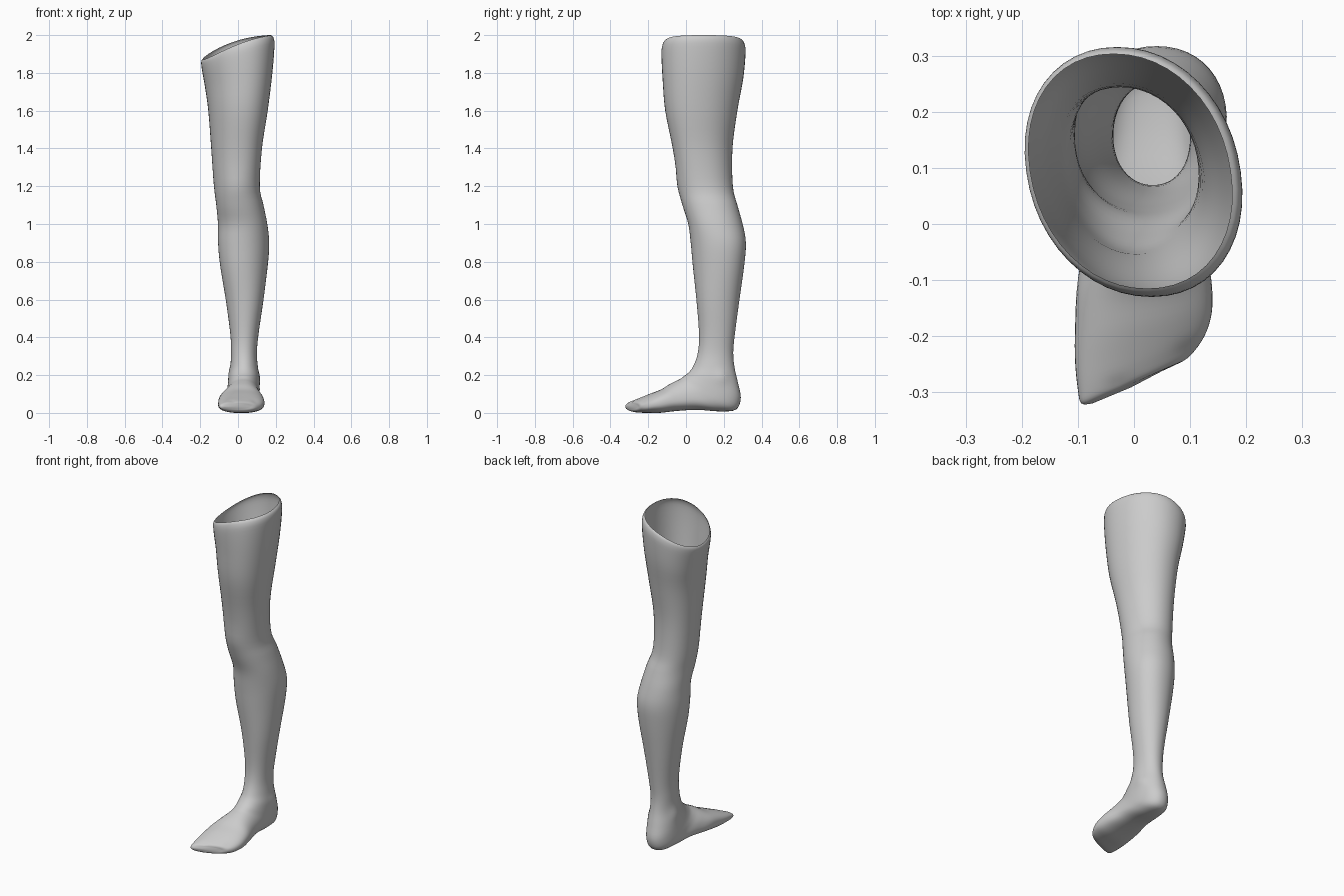
import bpy
import bmesh
import math
from mathutils import Vector

default = bpy.data.objects.get("Cube")
if default:
    bpy.data.objects.remove(default, do_unlink=True)

SEGMENTS = 48
STEPS = 4

# Leg sections: height, x min, x max, y front, y back, rim tilt, twist
LEG = [
    (1.96, -.185, .172, -.115, .303, 1, .03),
    (1.945, -.192, .186, -.125, .312, 1, .03),
    (1.9, -.188, .19, -.13, .315, .95, .03),
    (1.77, -.172, .178, -.124, .303, .5, .03),
    (1.6, -.155, .155, -.11, .272, 0, .025),
    (1.4, -.14, .125, -.07, .246, 0, .02),
    (1.2, -.127, .115, -.038, .248, 0, .01),
    (1.1, -.115, .135, -.018, .272, 0, 0),
    (1, -.106, .155, .012, .3, 0, 0),
    (.9, -.105, .165, .025, .317, 0, -.01),
    (.78, -.094, .157, .036, .308, 0, -.01),
    (.6, -.065, .135, .055, .283, 0, 0),
    (.42, -.041, .109, .069, .259, 0, 0),
    (.32, -.037, .1, .063, .25, 0, 0),
]

# Foot sections: upper point (y, z), lower point (y, z), x min, x max,
# toe slant, roundness exponent
FOOT = [
    (.04, .25, .257, .24, -.04, .105, 0, 2),
    (.015, .215, .275, .16, -.05, .113, 0, 2.1),
    (-.01, .195, .29, .08, -.055, .115, 0, 2.2),
    (-.03, .18, .265, .018, -.06, .115, 0, 2.3),
    (-.055, .168, .18, .008, -.065, .115, 0, 2.4),
    (-.09, .15, .06, .016, -.08, .12, 0, 2.4),
    (-.13, .125, -.05, .01, -.1, .135, .01, 2.4),
    (-.18, .104, -.14, 0, -.105, .14, .025, 2.4),
    (-.22, .086, -.2, 0, -.105, .135, .035, 2.4),
    (-.255, .07, -.25, .002, -.1, .12, .043, 2.4),
    (-.279, .058, -.28, .01, -.094, .095, .04, 2.3),
    (-.286, .045, -.288, .023, -.075, .065, .033, 2.2),
]

# Soft anatomical bumps: centre, radius, outward push
BUMPS = [
    (Vector((.11, .19, .19)), .035, .008),     # outer ankle
    (Vector((-.05, .17, .22)), .035, .006),    # inner ankle
    (Vector((-.01, -.04, 1.2)), .07, .008),    # kneecap
    (Vector((.1, -.232, .07)), .02, -.008),    # little toe crease
    (Vector((-.03, -.29, .065)), .016, -.006), # big toe crease
]


def leg_section(z, x0, x1, front, back, tilt, twist):
    """Express a level leg section in the common section form."""
    return (front, z, back, z, x0, x1, 0, 2.1, tilt, twist)


def catmull(a, b, c, d, t):
    """Smoothly blend between sections b and c."""
    return [q + .5 * t * (r - p + t * (2*p - 5*q + 4*r - s + t * (3*(q - r) + s - p)))
            for p, q, r, s in zip(a, b, c, d)]


def ring_points(section):
    """Points of one closed rounded section."""
    fy, fz, by, bz, x0, x1, slant, power, tilt, twist = section
    points = []
    for i in range(SEGMENTS):
        angle = math.tau * i / SEGMENTS
        c, s = math.cos(angle), math.sin(angle)
        u = math.copysign(abs(c) ** (2 / power), c)
        v = math.copysign(abs(s) ** (2 / power), s)
        points.append(Vector((
            (x0 + x1) / 2 + u * (x1 - x0) / 2 - twist * v,
            (fy + by) / 2 + v * (by - fy) / 2 + slant * u,
            (fz + bz) / 2 + v * (bz - fz) / 2 + tilt * (.065 * u - .025 * u * u))))
    centre = sum(points, Vector()) / SEGMENTS
    for p in points:
        outward = (p - centre).normalized()
        for spot, radius, push in BUMPS:
            p += outward * push * math.exp(-((p - spot).length / radius) ** 2)
    return points


# Refine the key sections into a dense, smooth sequence
keys = [leg_section(*row) for row in LEG] + [row + (0, 0) for row in FOOT]
sections = []
for k in range(len(keys) - 1):
    before, after = keys[max(k - 1, 0)], keys[min(k + 2, len(keys) - 1)]
    for step in range(STEPS):
        sections.append(catmull(before, keys[k], keys[k + 1], after, step / STEPS))
sections.append(keys[-1])

# Loft the skin, open at the thigh and closed at the toes
bm = bmesh.new()
rings = [[bm.verts.new(p) for p in ring_points(s)] for s in sections]
for upper, lower in zip(rings, rings[1:]):
    for i in range(SEGMENTS):
        j = (i + 1) % SEGMENTS
        bm.faces.new((upper[i], lower[i], lower[j], upper[j]))
last = rings[-1]
tip = bm.verts.new(sum((v.co for v in last), Vector()) / SEGMENTS + Vector((0, -.004, 0)))
for i in range(SEGMENTS):
    bm.faces.new((last[i], tip, last[(i + 1) % SEGMENTS]))

mesh = bpy.data.meshes.new("leg")
bm.to_mesh(mesh)
bm.free()
leg = bpy.data.objects.new("leg", mesh)
bpy.context.collection.objects.link(leg)

# Plain grey surface
grey = bpy.data.materials.new("plain grey")
grey.use_nodes = True
colour = (.6, .6, .6, 1)
grey.diffuse_color = colour
grey.node_tree.nodes["Principled BSDF"].inputs["Base Color"].default_value = colour
mesh.materials.append(grey)

mesh.shade_smooth()
